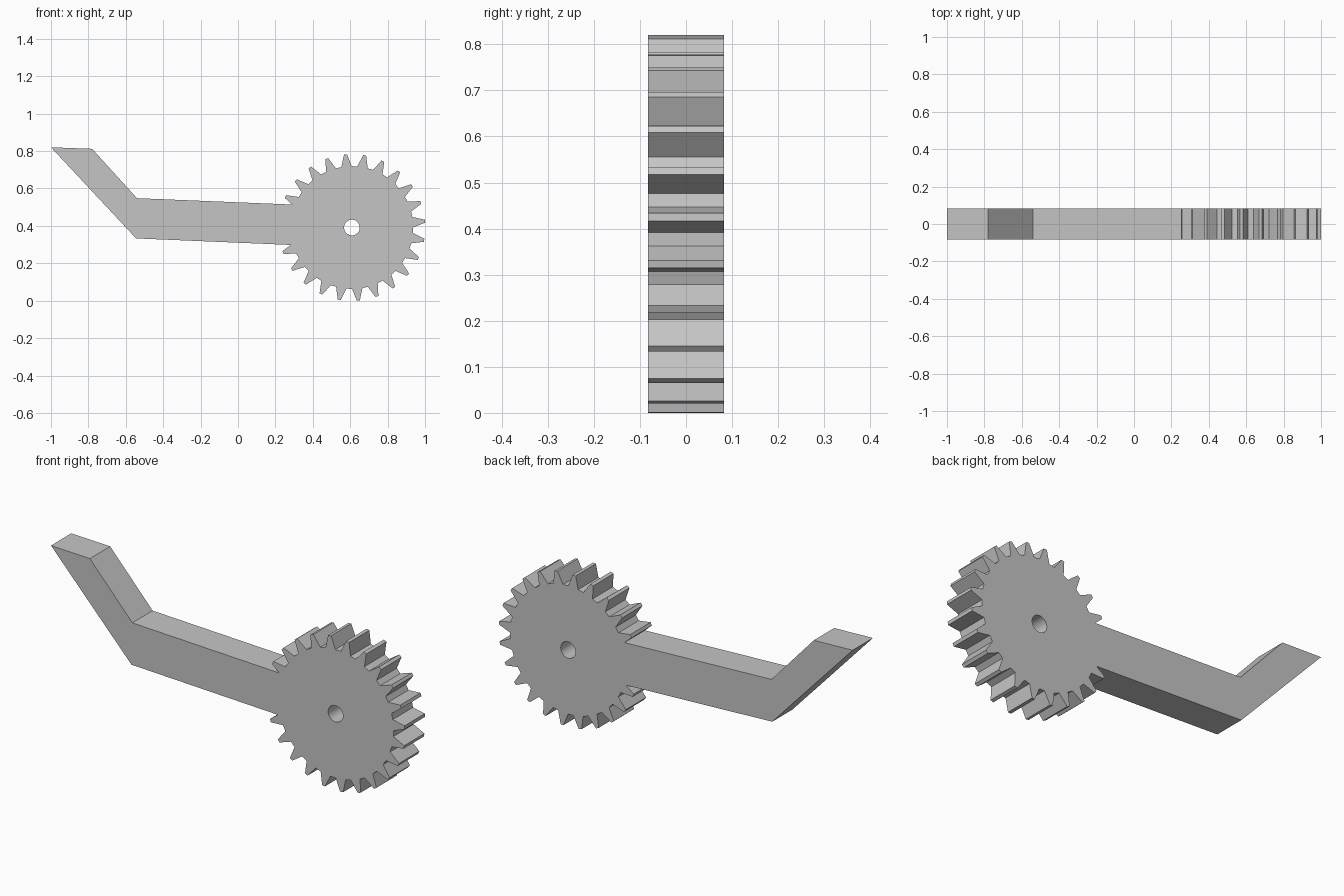
import bpy
import bmesh
from math import sin, cos, radians

if "Cube" in bpy.data.objects:
    bpy.data.objects.remove(bpy.data.objects["Cube"], do_unlink=True)

HALF_DEPTH = 0.082
CX, CZ = 0.609, 0.391          # gear centre
ROOT, TIP = 0.328, 0.392       # gear radii
BASE_HALF, TIP_HALF = 4.9, 1.2  # half tooth widths in degrees
TEETH, OFFSET = 24, 5
ARM_TEETH = (11, 12)           # teeth replaced by the arm

grey = bpy.data.materials.new("plain_grey")
grey.use_nodes = True
colour = (0.56, 0.56, 0.56, 1)
grey.diffuse_color = colour
grey.node_tree.nodes["Principled BSDF"].inputs["Base Color"].default_value = colour


def polar(radius, degrees):
    a = radians(degrees)
    return CX + radius * cos(a), CZ + radius * sin(a)


def plate(name, outlines):
    """Extrude flat outlines (inner ones become holes) along y."""
    curve = bpy.data.curves.new(name, 'CURVE')
    curve.dimensions = '2D'
    curve.fill_mode = 'BOTH'
    curve.extrude = HALF_DEPTH
    for points in outlines:
        spline = curve.splines.new('POLY')
        spline.points.add(len(points) - 1)
        for p, (x, z) in zip(spline.points, points):
            p.co = (x, z, 0, 1)
        spline.use_cyclic_u = True
    obj = bpy.data.objects.new(name, curve)
    obj.rotation_euler.x = radians(90)
    bpy.context.collection.objects.link(obj)
    bpy.ops.object.select_all(action='DESELECT')
    obj.select_set(True)
    bpy.context.view_layer.objects.active = obj
    bpy.ops.object.convert(target='MESH')
    obj = bpy.context.object
    bpy.ops.object.transform_apply(rotation=True)
    bm = bmesh.new()
    bm.from_mesh(obj.data)
    bmesh.ops.remove_doubles(bm, verts=bm.verts, dist=0.0001)
    bmesh.ops.recalc_face_normals(bm, faces=bm.faces)
    bm.to_mesh(obj.data)
    bm.free()
    obj.data.materials.clear()
    obj.data.materials.append(grey)
    bpy.ops.object.shade_smooth_by_angle(angle=radians(20))
    return obj


# Gear with tapered teeth, a plain rim where the arm joins, and a round bore
rim, seam = [], []
for i in range(TEETH):
    mid = OFFSET + i * 360 / TEETH
    root_ends = [polar(ROOT, mid - BASE_HALF), polar(ROOT, mid + BASE_HALF)]
    if i in ARM_TEETH:
        rim += root_ends
        seam += root_ends
    else:
        rim += [root_ends[0], polar(TIP, mid - TIP_HALF),
                polar(TIP, mid + TIP_HALF), root_ends[1]]
bore = [polar(0.042, i * 360 / 32) for i in range(32)]
plate("gear", [rim, bore])

# Bent arm, ending along the gear rim
first = OFFSET + (ARM_TEETH[0] - 1) * 360 / TEETH + BASE_HALF
last = OFFSET + (ARM_TEETH[1] + 1) * 360 / TEETH - BASE_HALF
seam = [polar(ROOT, first)] + seam + [polar(ROOT, last)]
arm = [(-1, 0.82), (-0.78, 0.812), (-0.54, 0.548), (0.29, 0.514)]
arm += seam + [(0.285, 0.298), (-0.545, 0.333)]
plate("bent_arm", [arm])
